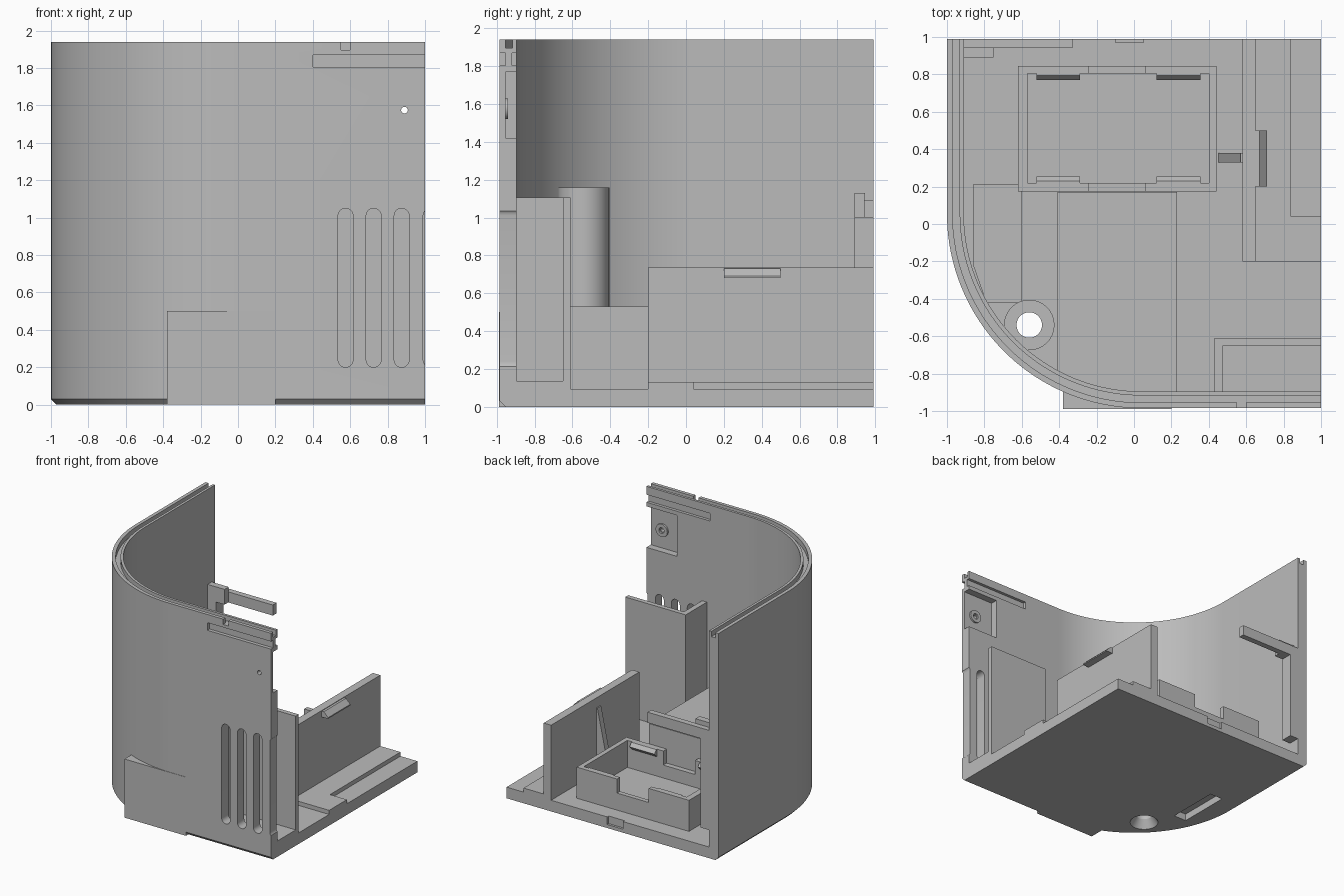
import bpy, bmesh, math

if "Cube" in bpy.data.objects:
    bpy.data.objects.remove(bpy.data.objects["Cube"])

grey = bpy.data.materials.new("plain grey")
grey.diffuse_color = (0.5, 0.5, 0.5, 1)
grey.use_nodes = True
grey.node_tree.nodes["Principled BSDF"].inputs["Base Color"].default_value = grey.diffuse_color


def finish(name, bm):
    bmesh.ops.recalc_face_normals(bm, faces=bm.faces)
    me = bpy.data.meshes.new(name)
    bm.to_mesh(me)
    bm.free()
    me.materials.append(grey)
    ob = bpy.data.objects.new(name, me)
    bpy.context.collection.objects.link(ob)
    return ob


def loft(name, rings, close=False):
    """Skin equal-length closed rings and cap both ends."""
    bm = bmesh.new()
    vs = [[bm.verts.new(p) for p in r] for r in rings]
    n = len(rings[0])
    for a, b in zip(vs, vs[1:]):
        for i in range(n):
            j = (i + 1) % n
            bm.faces.new((a[i], a[j], b[j], b[i]))
    bm.faces.new(vs[0])
    bm.faces.new(vs[-1])
    return finish(name, bm)


def prism(name, pts, lo, hi, axis="z"):
    put = {"z": lambda p, t: (p[0], p[1], t),
           "y": lambda p, t: (p[0], t, p[1]),
           "x": lambda p, t: (t, p[0], p[1])}[axis]
    return loft(name, [[put(p, t) for p in pts] for t in (lo, hi)])


def box(name, x0, x1, y0, y1, z0, z1):
    return prism(name, [(x0, y0), (x1, y0), (x1, y1), (x0, y1)], z0, z1)


def circle(cx, cy, r, n=32):
    return [(cx + r * math.cos(math.tau * i / n), cy + r * math.sin(math.tau * i / n))
            for i in range(n)]


def cone(name, cx, cy, steps):
    return loft(name, [[(x, y, z) for x, y in circle(cx, cy, r)] for r, z in steps])


def cut(target, cutters):
    for c in cutters:
        m = target.modifiers.new("cut", "BOOLEAN")
        m.operation = "DIFFERENCE"
        m.solver = "EXACT"
        m.object = c
        bpy.context.view_layer.objects.active = target
        bpy.ops.object.modifier_apply(modifier=m.name)
        bpy.data.objects.remove(c, do_unlink=True)


def smooth(ob):
    bpy.ops.object.select_all(action="DESELECT")
    ob.select_set(True)
    bpy.context.view_layer.objects.active = ob
    bpy.ops.object.shade_smooth_by_angle(angle=math.radians(25))


def outline(o):
    """Front edge, rounded corner and left edge, moved inward by o."""
    r, cx, cy = 1.04, 0.04, 0.055
    arc = [(cx - (r - o) * math.sin(a), cy - (r - o) * math.cos(a))
           for a in (math.pi / 2 * i / 40 for i in range(41))]
    return [(1, -0.985 + o)] + arc + [(-1 + o, 0.99)]


# Base plate with chamfered outer edge
base = loft("base_plate", [[(x, y, z) for x, y in outline(o) + [(1, 0.99)]]
                           for o, z in ((0.03, 0), (0, 0.03), (0, 0.095))])
cut(base, [
    cone("screw_hole", -0.56, -0.54, [(0.12, -0.01), (0.068, 0.07), (0.068, 0.2)]),
    box("pocket", -0.8, -0.68, -0.3, 0.16, -0.1, 0.06),
    box("edge_notch", -0.1, 0.05, 0.97, 1.1, 0.03, 0.2),
])
smooth(base)

# Curved shell wall with a groove along its top rim
section = [(0, 0.095), (0, 1.94), (0.03, 1.94), (0.03, 1.895),
           (0.068, 1.895), (0.068, 1.94), (0.09, 1.94), (0.09, 0.095)]
edges = [outline(o) for o, z in section]
wall = loft("shell_wall", [[(*edges[k][i], section[k][1]) for k in range(len(section))]
                           for i in range(len(edges[0]))])
cutters = []
for x in (0.575, 0.725, 0.875, 1.03):   # rounded vent slots
    r = 0.04
    arc = [math.pi * i / 10 for i in range(11)]
    pts = [(x + r * math.cos(a), 1.01 + r * math.sin(a)) for a in arc]
    pts += [(x - r * math.cos(a), 0.24 - r * math.sin(a)) for a in arc]
    cutters.append(prism("vent", pts, -1.1, -0.8, "y"))
cutters += [
    box("outer_groove", 0.4, 1.1, -1.1, -0.955, 1.805, 1.87),
    box("inner_groove", 0.4, 1.1, -0.92, -0.8, 1.805, 1.87),
    box("rim_notch", 0.55, 0.6, -1.1, -0.94, 1.895, 2),
    box("screw_recess", 0.71, 1.1, -0.955, -0.8, 1.42, 1.77),
    prism("small_hole", circle(0.89, 1.575, 0.018, 16), -1.1, -0.8, "y"),
]
cut(wall, cutters)
smooth(wall)

# Small ring around the side screw hole
ring = prism("screw_ring", circle(0.89, 1.575, 0.055), -0.956, -0.94, "y")
cut(ring, [prism("ring_hole", circle(0.89, 1.575, 0.025, 16), -1.1, -0.8, "y")])
smooth(ring)

# Block squaring off the rounded corner outside
prism("corner_block", [(-0.38, -0.988), (0.2, -0.988), (0.2, -0.92),
                       (0, -0.92), (-0.38, -0.85)], 0, 0.5)

# Hollow screw post
post = cone("screw_post", -0.56, -0.54, [(0.135, 0.09), (0.135, 1.16)])
cut(post, [cone("post_hole", -0.56, -0.54, [(0.068, 0), (0.068, 1.3)])])
smooth(post)

# Central housing and the pocket cover beside it
prism("central_housing", [(-0.41, 0.17), (-0.41, -0.8), (-0.2, -0.89),
                          (0.23, -0.92), (0.23, 0.17)], 0.09, 0.53)
prism("pocket_cover", [(-0.86, 0.21), (-0.86, -0.22), (-0.79, -0.42),
                       (-0.6, -0.42), (-0.6, 0.21)], 0.09, 0.25)

# Duct behind the vents
prism("vent_duct", [(0.43, -0.9), (0.43, -0.61), (1, -0.61), (1, -0.65),
                    (0.475, -0.65), (0.475, -0.9)], 0.09, 1.105)
box("duct_floor", 0.47, 1, -0.9, -0.65, 0.09, 0.135)

# Raised floor, divider wall, its clip and its brace
prism("raised_floor", [(0.58, -0.2), (1, -0.2), (1, 0.04), (0.84, 0.04),
                       (0.84, 0.99), (0.58, 0.99)], 0.09, 0.13)
box("divider_wall", 0.58, 0.65, -0.2, 0.99, 0.09, 0.735)
prism("divider_clip", [(0.64, 0.73), (0.67, 0.73), (0.71, 0.69), (0.71, 0.68), (0.64, 0.68)],
      0.2, 0.5, "y")
prism("divider_brace", [(0.59, 0.65), (0.57, 0.65), (0.45, 0.09), (0.59, 0.09)],
      0.33, 0.38, "y")

# Open tray with notched long walls
tray = box("tray", -0.62, 0.44, 0.175, 0.845, 0.09, 0.36)
cut(tray, [box("tray_inside", -0.57, 0.4, 0.22, 0.805, 0.13, 0.5),
           box("tray_notch", -0.24, 0.06, 0.1, 0.9, 0.24, 0.5)])
for x0, x1 in ((-0.52, -0.29), (0.12, 0.355)):
    for y, d in ((0.215, 1), (0.81, -1)):
        prism("tray_clip", [(y, 0.36), (y + 0.015 * d, 0.36), (y + 0.04 * d, 0.33),
                            (y, 0.29)], x0, x1, "x")

# Bracket and bar at the rear of the left wall
box("bracket_post", -0.92, -0.83, 0.89, 0.99, 0.24, 1.09)
box("bracket_head", -0.92, -0.75, 0.89, 0.945, 1.0, 1.13)
box("bracket_bar", -0.92, -0.33, 0.94, 0.99, 1.0, 1.09)
